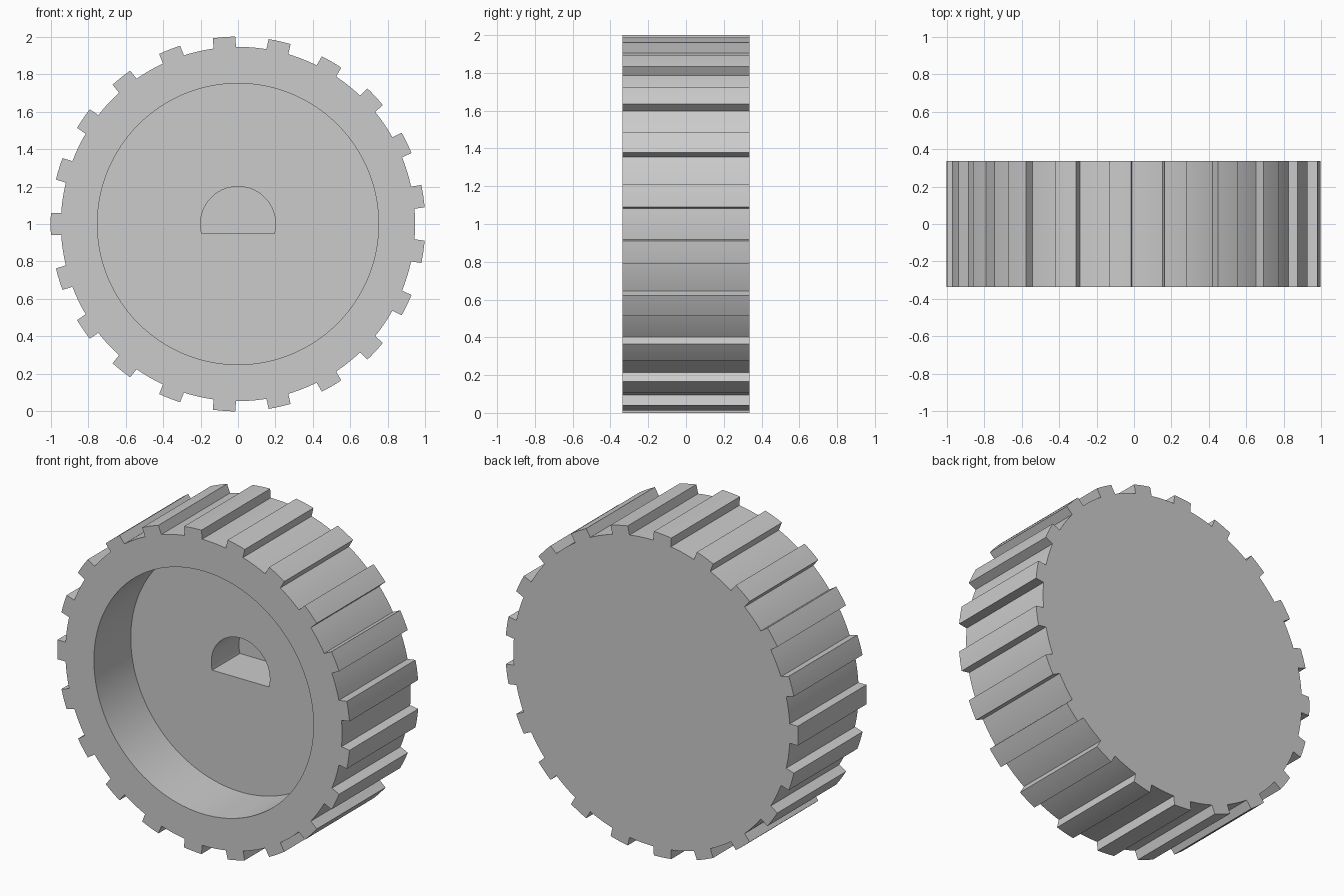
import bpy
import bmesh
from math import asin, cos, sin, pi, radians

if "Cube" in bpy.data.objects:
    bpy.data.objects.remove(bpy.data.objects["Cube"], do_unlink=True)

TEETH = 21
TIP, ROOT, HALF_TOOTH = 1.0, 0.945, 0.06
HALF_DEPTH = 0.335
RECESS_RADIUS, RECESS_FLOOR = 0.75, 0.025
BORE_RADIUS, BORE_FLAT, BORE_FLOOR = 0.2, -0.05, 0.295
CENTRE_Z = 1.0

grey = bpy.data.materials.new("grey")
grey.use_nodes = True
colour = (0.6, 0.6, 0.6, 1)
grey.diffuse_color = colour
grey.node_tree.nodes["Principled BSDF"].inputs["Base Color"].default_value = colour


def arc(radius, start, end, steps):
    """Points (x, z) along an arc about the wheel's axle."""
    angles = [start + (end - start) * i / steps for i in range(steps + 1)]
    return [(radius * cos(a), CENTRE_Z + radius * sin(a)) for a in angles]


def prism(name, outline, front, back):
    """Extrude an (x, z) outline from front to back along y."""
    bm = bmesh.new()
    face = bm.faces.new([bm.verts.new((x, front, z)) for x, z in outline])
    extruded = bmesh.ops.extrude_face_region(bm, geom=[face], use_keep_orig=True)
    for v in extruded["geom"]:
        if isinstance(v, bmesh.types.BMVert):
            v.co.y = back
    bmesh.ops.recalc_face_normals(bm, faces=bm.faces)
    mesh = bpy.data.meshes.new(name)
    bm.to_mesh(mesh)
    bm.free()
    mesh.materials.append(grey)
    obj = bpy.data.objects.new(name, mesh)
    bpy.context.collection.objects.link(obj)
    return obj


def cut(target, cutter):
    """Subtract the cutter and discard it."""
    bpy.context.view_layer.objects.active = target
    mod = target.modifiers.new("cut", "BOOLEAN")
    mod.operation, mod.solver, mod.object = "DIFFERENCE", "EXACT", cutter
    bpy.ops.object.modifier_apply(modifier=mod.name)
    bpy.data.objects.remove(cutter, do_unlink=True)


# Treaded wheel: straight-sided teeth with arcs at tip and root
pitch = 2 * pi / TEETH
tip_angle, root_angle = asin(HALF_TOOTH / TIP), asin(HALF_TOOTH / ROOT)
outline = []
for i in range(TEETH):
    a = pi + i * pitch
    outline += arc(TIP, a - tip_angle, a + tip_angle, 4)
    outline += arc(ROOT, a + root_angle, a + pitch - root_angle, 6)
wheel = prism("treaded_wheel", outline, -HALF_DEPTH, HALF_DEPTH)

# Round recess in the front
cut(wheel, prism("recess_cutter", arc(RECESS_RADIUS, 0, 2 * pi, 128)[:-1],
                 -HALF_DEPTH - 0.1, RECESS_FLOOR))

# Blind D-shaped axle bore in the recess floor
flat_angle = asin(BORE_FLAT / BORE_RADIUS)
cut(wheel, prism("bore_cutter", arc(BORE_RADIUS, flat_angle, pi - flat_angle, 48),
                 RECESS_FLOOR - 0.1, BORE_FLOOR))

# Smooth arcs, sharp corners
bpy.ops.object.select_all(action="DESELECT")
wheel.select_set(True)
bpy.context.view_layer.objects.active = wheel
bpy.ops.object.shade_smooth_by_angle(angle=radians(30))
